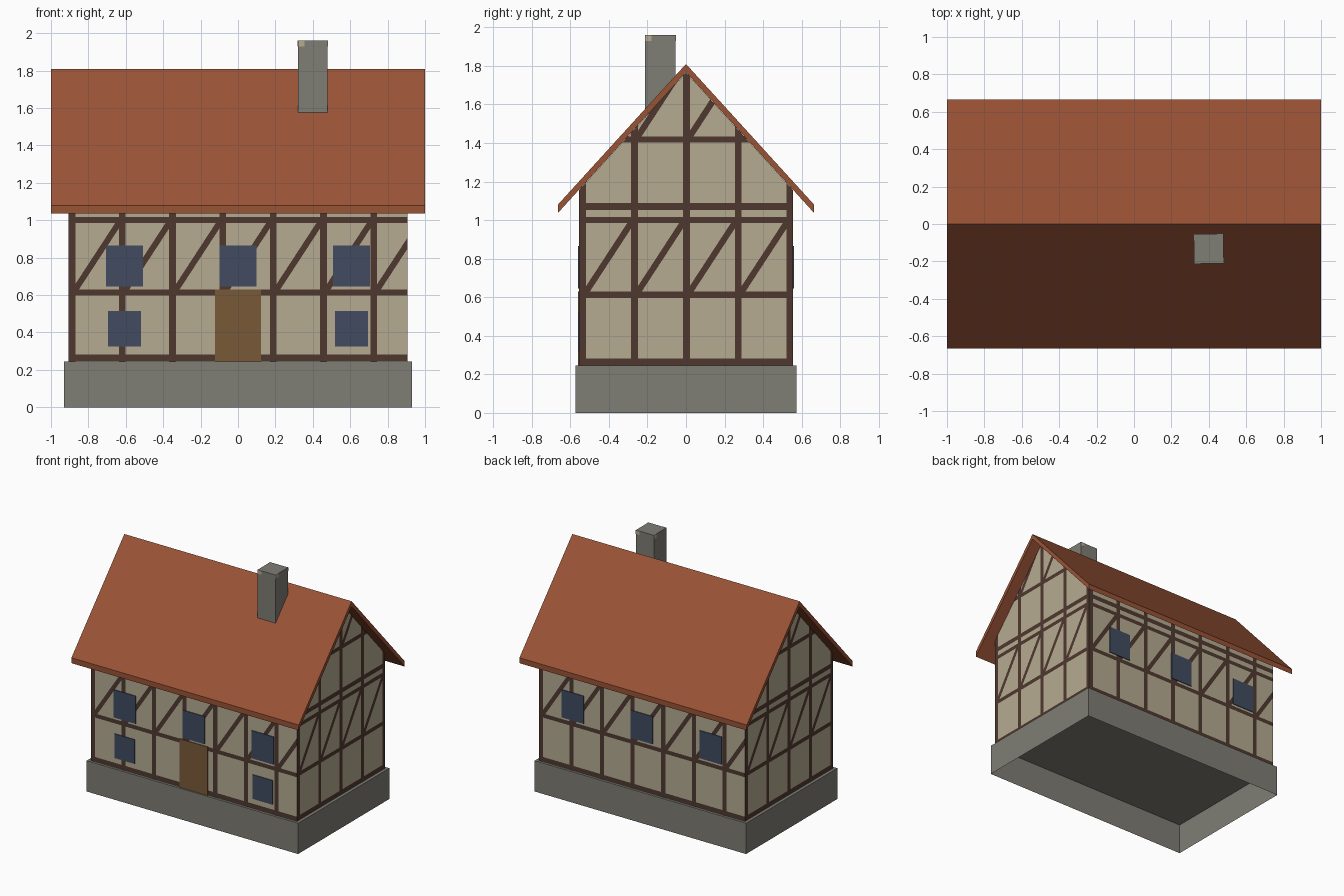
import bpy, bmesh, math
from mathutils import Matrix, Vector

if "Cube" in bpy.data.objects:
    bpy.data.objects.remove(bpy.data.objects["Cube"])


def material(name, hexa):
    rgb = [int(hexa[i:i + 2], 16) / 255 for i in (0, 2, 4)]
    lin = [c / 12.92 if c <= 0.04045 else ((c + 0.055) / 1.055) ** 2.4 for c in rgb]
    m = bpy.data.materials.new(name)
    m.diffuse_color = (*lin, 1)
    m.use_nodes = True
    m.node_tree.nodes["Principled BSDF"].inputs["Base Color"].default_value = m.diffuse_color
    return m


PLASTER = material("plaster", "B6AB92")
TIMBER = material("timber", "4F392F")
STONE = material("stone", "7F7D75")
ROOF = material("roof_tile", "9A5336")
GLASS = material("window_blue", "414B60")
DOOR = material("door_wood", "795A39")


def add(name, bm, *mats):
    me = bpy.data.meshes.new(name)
    bm.to_mesh(me)
    bm.free()
    for m in mats:
        me.materials.append(m)
    ob = bpy.data.objects.new(name, me)
    bpy.context.collection.objects.link(ob)
    return ob


def box(name, mat, x0, x1, y0, y1, z0, z1, open_bottom=False):
    bm = bmesh.new()
    bmesh.ops.create_cube(bm, size=1)
    for v in bm.verts:
        v.co = ((x0 + x1) / 2 + v.co.x * (x1 - x0),
                (y0 + y1) / 2 + v.co.y * (y1 - y0),
                (z0 + z1) / 2 + v.co.z * (z1 - z0))
    if open_bottom:
        bm.normal_update()
        bmesh.ops.delete(bm, geom=[f for f in bm.faces if f.normal.z < -0.5],
                         context='FACES_ONLY')
    return add(name, bm, mat)


# timber pattern: repeating tile with one post, three rails and a brace
P, H, Z0 = 0.269, 0.806, 0.247
POST = 0.036
RAILS = ((0.0, 0.036), (0.35, 0.382), (0.739, 0.770))
LOW, HIGH = 0.382, 0.739
RUN, RISE = P - POST, HIGH - LOW
HYP = math.hypot(RUN, RISE)
BRACE = 0.016


def cut(bm, geom, co, no):
    return bmesh.ops.bisect_plane(bm, geom=geom, plane_co=co, plane_no=no, dist=1e-5)['geom']


def whole(bm):
    return bm.verts[:] + bm.edges[:] + bm.faces[:]


def tile_pos(f, half):
    c = f.calc_center_median()
    return (c.x + half) % P, (c.z - Z0) % H, c


def is_timber(f, half):
    u, v, _ = tile_pos(f, half)
    if u < POST or any(a < v < b for a, b in RAILS):
        return True
    return LOW < v < HIGH and abs((u - POST) * RISE - (v - LOW) * RUN) / HYP < BRACE


def wall(name, half, dist, outline, turn):
    bm = bmesh.new()
    bm.faces.new([bm.verts.new((x, 0, z)) for x, z in outline])
    # posts and rails
    for k in range(8):
        for e in (0, POST):
            cut(bm, whole(bm), (-half + k * P + e, 0, 0), (1, 0, 0))
    for j in range(2):
        for z in (z for r in RAILS for z in r):
            cut(bm, whole(bm), (0, 0, Z0 + j * H + z), (0, 0, 1))
    # braces, cut only inside their own panel
    normal = Vector((RISE, 0, -RUN)) / HYP
    for f in bm.faces[:]:
        u, v, c = tile_pos(f, half)
        if u > POST and LOW < v < HIGH:
            foot = Vector((c.x - u + POST, 0, c.z - v + LOW))
            geom = [f] + f.edges[:] + f.verts[:]
            for s in (-BRACE, BRACE):
                geom = cut(bm, geom, foot + normal * s, normal)
    for f in bm.faces:
        f.material_index = int(is_timber(f, half))
    bm.transform(Matrix.Rotation(turn * math.pi / 2, 4, 'Z') @ Matrix.Translation((0, -dist, 0)))
    add(name, bm, PLASTER, TIMBER)


# walls
HX, HY, BASE, EAVE, PEAK = 0.906, 0.554, 0.245, 1.157, 1.766
long_wall = [(-HX, BASE), (HX, BASE), (HX, EAVE), (-HX, EAVE)]
gable = [(-HY, BASE), (HY, BASE), (HY, EAVE), (0, PEAK), (-HY, EAVE)]
wall("front_wall", HX, HY, long_wall, 0)
wall("right_gable_wall", HY, HX, gable, 1)
wall("back_wall", HX, HY, long_wall, 2)
wall("left_gable_wall", HY, HX, gable, 3)

# stone base, open underneath
box("stone_base", STONE, -0.93, 0.93, -0.573, 0.573, 0, BASE, open_bottom=True)

# roof: bent slab with vertical eaves
bm = bmesh.new()
prof = [(-0.665, 1.037), (0, 1.767), (0.665, 1.037), (0.665, 1.08), (0, 1.81), (-0.665, 1.08)]
ends = [[bm.verts.new((x, y, z)) for y, z in prof] for x in (-1, 1)]
for i in range(6):
    j = (i + 1) % 6
    bm.faces.new((ends[0][i], ends[0][j], ends[1][j], ends[1][i]))
for e in ends:
    bm.faces.new((e[0], e[1], e[4], e[5]))
    bm.faces.new((e[1], e[2], e[3], e[4]))
bmesh.ops.recalc_face_normals(bm, faces=bm.faces)
add("roof", bm, ROOF)

# chimney with a small plaster patch at the top left of each side
cx, cy, cw = 0.4, -0.133, 0.079
box("chimney", STONE, cx - cw, cx + cw, cy - cw, cy + cw, 1.5, 1.96)
for k in range(4):
    patch = box(f"chimney_patch_{k + 1}", PLASTER, -cw, -cw + 0.034,
                -cw - 0.002, -cw, 1.93, 1.96)
    patch.data.transform(Matrix.Translation((cx, cy, 0)) @ Matrix.Rotation(k * math.pi / 2, 4, 'Z'))

# windows and door as thin plates
T = 0.006
for side, s in (("front", -1), ("back", 1)):
    y0, y1 = sorted((s * HY, s * (HY + T)))
    for n, x in (("left", -0.607), ("middle", 0), ("right", 0.607)):
        box(f"{side}_upper_window_{n}", GLASS, x - 0.098, x + 0.098, y0, y1, 0.645, 0.865)
for n, x in (("left", -0.607), ("right", 0.607)):
    box(f"front_lower_window_{n}", GLASS, x - 0.088, x + 0.088, -HY - T, -HY, 0.324, 0.516)
box("front_door", DOOR, -0.123, 0.123, -HY - T, -HY, BASE, 0.63)
